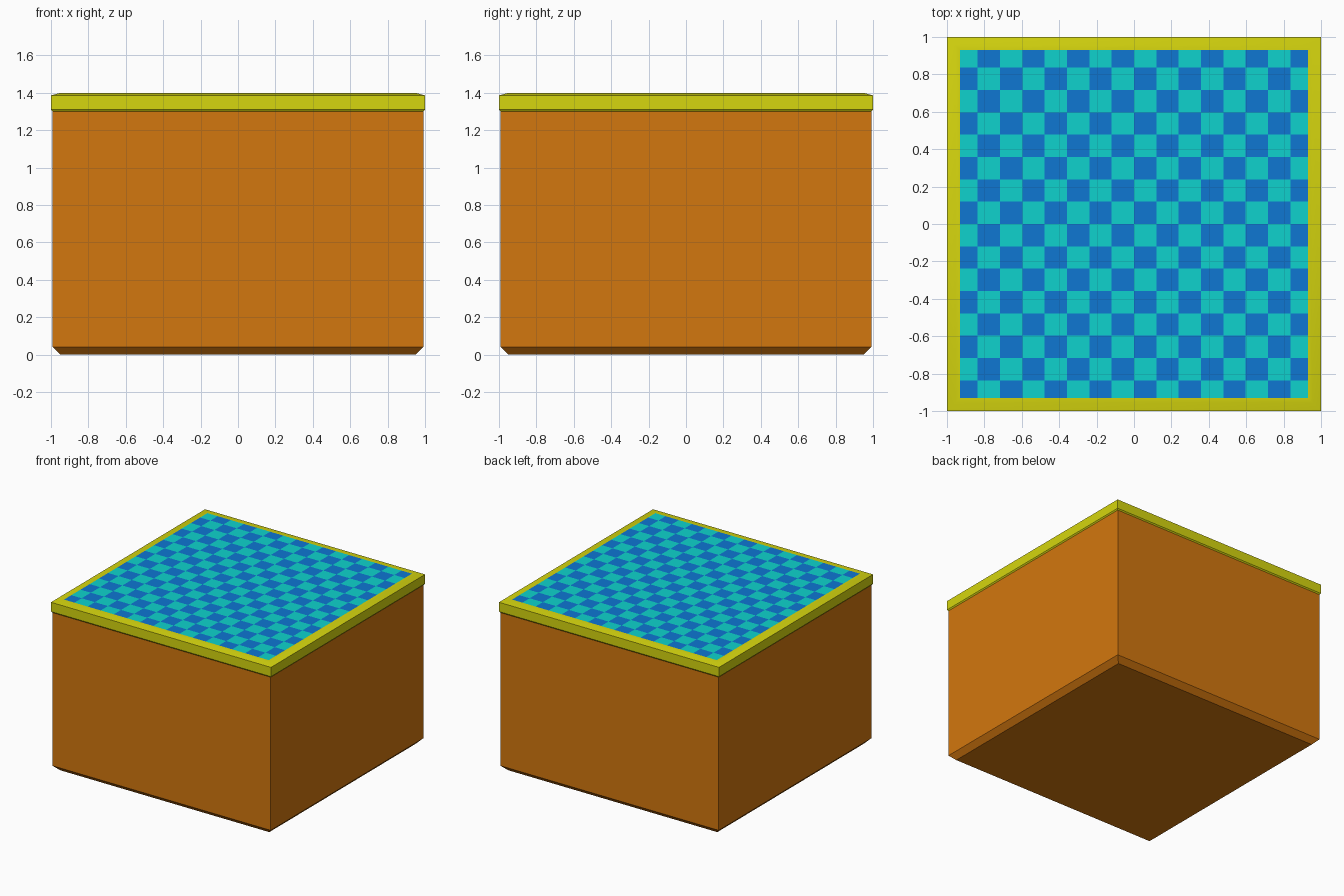
import bpy, bmesh

if "Cube" in bpy.data.objects:
    bpy.data.objects.remove(bpy.data.objects["Cube"])


def material(name, rgb):
    m = bpy.data.materials.new(name)
    m.diffuse_color = (*rgb, 1)
    m.use_nodes = True
    m.node_tree.nodes["Principled BSDF"].inputs["Base Color"].default_value = m.diffuse_color
    return m


ORANGE = material("orange", (0.651, 0.184, 0.0044))
YELLOW = material("yellow", (0.672, 0.672, 0.0044))
CYAN = material("cyan", (0.0044, 0.651, 0.610))
BLUE = material("blue", (0.0044, 0.184, 0.651))


def finish(bm, name, mats):
    mesh = bpy.data.meshes.new(name)
    bm.to_mesh(mesh)
    bm.free()
    for m in mats:
        mesh.materials.append(m)
    ob = bpy.data.objects.new(name, mesh)
    bpy.context.collection.objects.link(ob)
    return ob


def square_loft(name, profile, mat, cap_bottom=False):
    """Stack of square rings, each (half width, height), listed bottom to top."""
    bm = bmesh.new()
    rings = [[bm.verts.new((sx * h, sy * h, z))
              for sx, sy in ((-1, -1), (1, -1), (1, 1), (-1, 1))]
             for h, z in profile]
    for a, b in zip(rings, rings[1:]):
        for i in range(4):
            j = (i + 1) % 4
            bm.faces.new((a[i], a[j], b[j], b[i]))
    if cap_bottom:
        bm.faces.new(rings[0][::-1])
    return finish(bm, name, [mat])


# Box body with a chamfered foot
square_loft("body", [(0.95, 0), (0.992, 0.042), (0.992, 1.30)], ORANGE, True)

# Rim band, gently sloped on top
rim = square_loft("rim", [(0.992, 1.30), (1.0, 1.31), (1.0, 1.386),
                          (0.955, 1.398), (0.93, 1.40)], YELLOW)
bpy.context.view_layer.objects.active = rim
rim.select_set(True)
bpy.ops.object.shade_smooth_by_angle()

# Checkered top: 14 full cells across and a narrower cell at each border
CELL = 0.1194
edges = [-0.93] + [k * CELL for k in range(-7, 8)] + [0.93]
bm = bmesh.new()
grid = [[bm.verts.new((x, y, 1.40)) for x in edges] for y in edges]
for j in range(16):
    for i in range(16):
        f = bm.faces.new((grid[j][i], grid[j][i + 1],
                          grid[j + 1][i + 1], grid[j + 1][i]))
        f.material_index = 1 if (i + j) % 2 == 0 else 0
finish(bm, "checkered_top", [CYAN, BLUE])
